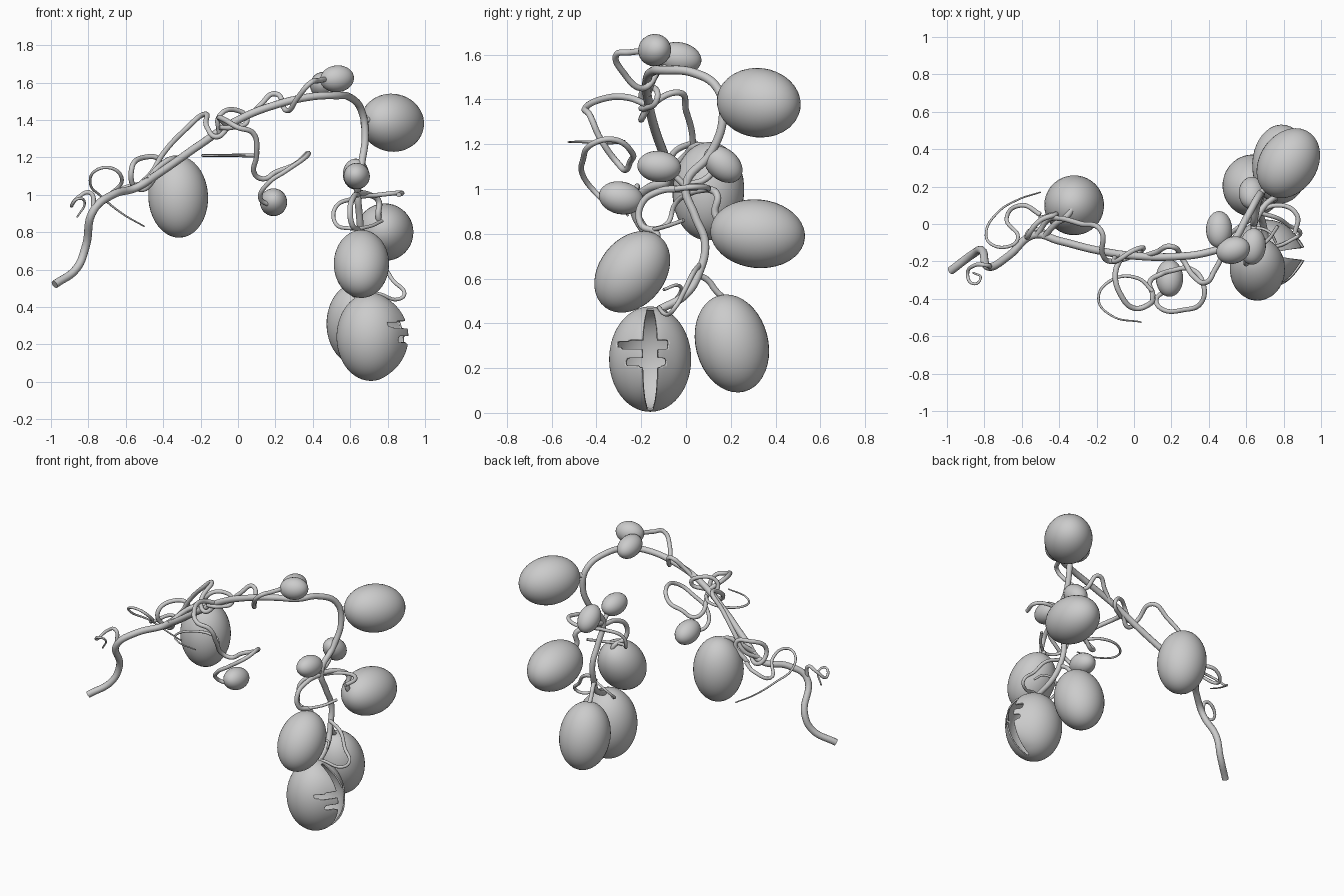
import bpy, bmesh, math
from mathutils import Vector


def tube(name, pts, r, r_end=None):
    """Round tube through the points, tapering to r_end."""
    cu = bpy.data.curves.new(name, 'CURVE')
    cu.dimensions = '3D'
    cu.bevel_depth = r
    cu.bevel_resolution = 4
    cu.resolution_u = 8
    cu.use_fill_caps = True
    sp = cu.splines.new('BEZIER')
    sp.bezier_points.add(len(pts) - 1)
    k = 1 if r_end is None else r_end / r
    for i, (bp, p) in enumerate(zip(sp.bezier_points, pts)):
        bp.co = p
        bp.handle_left_type = bp.handle_right_type = 'AUTO'
        bp.radius = 1 + (k - 1) * i / (len(pts) - 1)
    ob = bpy.data.objects.new(name, cu)
    bpy.context.collection.objects.link(ob)
    bpy.ops.object.select_all(action='DESELECT')
    ob.select_set(True)
    bpy.context.view_layer.objects.active = ob
    bpy.ops.object.convert(target='MESH')
    bpy.ops.object.shade_smooth_by_angle(angle=math.radians(65))


def fruit(name, loc, long, short, axis=(0, 0, 1), seg=40):
    """Ellipsoid with its long half-size along the axis."""
    bpy.ops.mesh.primitive_uv_sphere_add(segments=seg, ring_count=seg // 2, location=loc)
    ob = bpy.context.object
    ob.name = name
    ob.scale = (short, short, long)
    ob.rotation_euler = Vector(axis).to_track_quat('Z', 'Y').to_euler()
    bpy.ops.object.shade_smooth()
    return ob


# main vine
tube("main_vine", [(-.98, -.25, .52), (-.86, -.16, .61), (-.815, -.14, .72), (-.77, -.23, .92),
     (-.67, -.17, 1.0), (-.54, -.06, 1.04), (-.4, -.09, 1.13), (-.2, -.14, 1.27),
     (0, -.17, 1.4), (.2, -.175, 1.48), (.4, -.15, 1.525), (.52, -.1, 1.53), (.6, .03, 1.52),
     (.66, .14, 1.45), (.68, .165, 1.32), (.66, .11, 1.16), (.64, 0, 1.02), (.65, .04, .88),
     (.66, .085, .76), (.67, .06, .63), (.69, 0, .53), (.71, -.12, .46)], .022, .018)

# large fruits
fruit("fruit_top_right", (.825, .325, 1.385), .2, .155, (.55, .83, -.1))
fruit("fruit_middle_back", (.785, .32, .8), .212, .153, (.05, .97, -.1))
fruit("fruit_left", (-.32, .1, .99), .22, .16, (-.05, .05, 1))
fruit("fruit_middle_front", (.66, -.24, .63), .2, .148, (0, .6, .77))
fruit("fruit_low_back", (.635, .205, .31), .222, .162, (0, -.25, .97))

# small fruits
for i, (loc, l, s, ax) in enumerate([
        ((.53, -.14, 1.62), .092, .072, (1, .3, .1)),
        ((.455, -.03, 1.585), .1, .07, (0, 1, -.2)),
        ((.635, -.12, 1.1), .098, .07, (.1, 1, -.1)),
        ((.63, .165, 1.11), .098, .07, (0, .7, -.6)),
        ((.19, -.29, .96), .1, .073, (0, 1, -.2))]):
    fruit("small_fruit_%d" % (i + 1), loc, l, s, ax, 28)

# split fruit: cross-shaped opening on the +x side, lips flared, peel given thickness
split = fruit("split_fruit", (.71, -.16, .24), .235, .183, seg=176)
bpy.ops.object.transform_apply(location=False)
bm = bmesh.new()
bm.from_mesh(split.data)
gone = []
for f in bm.faces:
    c = f.calc_center_median()
    y, z = c.y, c.z
    slit = .024 * max(0, 1 - (z / .235) ** 2) + .01
    arm1 = -.15 < y < .08 and abs(z - .065) < .02 - .07 * abs(y)
    arm2 = -.11 < y < .07 and abs(z + .015) < .018 - .07 * abs(y)
    if c.x > 0 and ((abs(y) < slit and abs(z) < .226) or arm1 or arm2):
        gone.append(f)
bmesh.ops.delete(bm, geom=gone, context='FACES')
rim = [v for v in bm.verts if v.is_boundary]
for _ in range(4):
    bmesh.ops.smooth_vert(bm, verts=rim, factor=.5, use_axis_x=True, use_axis_y=True, use_axis_z=True)
for v in bm.verts:
    if v.co.x > 0:
        v.co.x += .028 * math.exp(-(v.co.y / .07) ** 2) * max(0, 1 - (v.co.z / .2) ** 2)
bm.to_mesh(split.data)
bm.free()
sol = split.modifiers.new("peel", 'SOLIDIFY')
sol.thickness = .01
sol.offset = -1

# fruit stalks
tube("stalk_top_right", [(.68, .17, 1.4), (.71, .19, 1.4), (.75, .24, 1.39)], .016)
tube("stalk_left", [(-.48, -.07, 1.08), (-.42, 0, 1.15), (-.36, .04, 1.19), (-.32, .1, 1.19)], .016)
tube("stalk_middle_back", [(.64, 0, 1.01), (.7, .1, 1.0), (.75, .14, .97), (.75, .13, .89), (.76, .17, .83)], .016)
tube("stalk_middle_front", [(.64, 0, 1.0), (.62, -.12, .99), (.6, -.2, .93), (.61, -.2, .84),
     (.65, -.13, .8), (.66, -.14, .75)], .015)
tube("stalk_low_back", [(.67, .05, .62), (.65, .1, .59), (.64, .13, .55), (.63, .17, .51)], .014)
tube("stalk_small_front", [(.64, 0, 1.01), (.64, -.05, 1.06), (.635, -.09, 1.1)], .014)
tube("stalk_small_back", [(.64, 0, 1.02), (.63, .08, 1.04), (.63, .14, 1.1)], .014)
tube("stalk_small_top", [(.5, -.12, 1.53), (.47, -.06, 1.56), (.46, -.03, 1.58)], .014)
tube("tendril_to_top", [(.06, -.17, 1.42), (.12, -.15, 1.48), (.2, -.12, 1.54), (.26, -.19, 1.45),
     (.32, -.28, 1.52), (.39, -.31, 1.6), (.43, -.25, 1.61), (.48, -.16, 1.62)], .014)

# long tendril carrying the hanging small fruit
tube("hanging_tendril", [(-.06, -.16, 1.37), (-.1, -.27, 1.41), (-.07, -.38, 1.4), (0, -.45, 1.36),
     (.08, -.43, 1.33), (.1, -.38, 1.22), (.09, -.3, 1.11), (.14, -.27, 1.085), (.2, -.25, 1.12),
     (.3, -.24, 1.16), (.37, -.32, 1.22), (.36, -.42, 1.2), (.26, -.46, 1.13), (.16, -.46, 1.06),
     (.12, -.4, .98), (.18, -.35, .94)], .015, .012)
tube("flat_tendril", [(.1, -.36, 1.21), (.02, -.29, 1.21), (-.12, -.3, 1.21), (-.19, -.4, 1.21),
     (-.12, -.49, 1.21), (.04, -.525, 1.21)], .011, .004)
tube("vine_curl", [(-.1, -.17, 1.33), (-.1, -.2, 1.42), (0, -.14, 1.45), (.05, -.13, 1.4),
     (-.03, -.18, 1.36), (-.1, -.2, 1.36)], .013)

# left-hand tendrils
tube("climbing_tendril", [(-.52, -.06, 1.06), (-.46, .02, 1.12), (-.4, .03, 1.22), (-.28, .0, 1.35),
     (-.18, -.03, 1.43), (-.165, -.17, 1.36), (-.12, -.2, 1.31), (-.05, -.17, 1.36)], .014)
tube("loop_tendril", [(-.42, -.09, 1.12), (-.53, -.03, 1.03), (-.57, -.07, 1.13), (-.5, .02, 1.2),
     (-.42, .05, 1.18), (-.5, .03, 1.05)], .014)
tube("left_curl", [(-.5, .05, 1.06), (-.6, .1, 1.04), (-.68, .04, 1.0), (-.62, -.07, 1.08),
     (-.67, -.12, 1.14), (-.76, -.11, 1.13), (-.79, -.04, 1.06), (-.73, .06, .99),
     (-.62, .13, .9), (-.5, .17, .83)], .013, .004)
tube("end_hook", [(-.77, -.23, .93), (-.79, -.22, 1.01), (-.85, -.22, .99), (-.89, -.27, .94),
     (-.85, -.32, .98), (-.82, -.29, .96), (-.86, -.26, .88)], .013, .005)

# right-hand tendrils
tube("middle_curl", [(.86, -.05, 1.0), (.87, .05, 1.01), (.76, .1, 1.0), (.62, .02, .98),
     (.52, -.05, .93), (.52, -.08, .85), (.6, -.15, .82), (.7, -.1, .83), (.77, -.01, .86)], .013, .009)
tube("low_curl", [(.67, .06, .66), (.77, .03, .62), (.83, -.01, .54), (.89, -.05, .47),
     (.85, -.08, .44), (.75, -.12, .47), (.62, -.1, .46), (.63, -.03, .53), (.72, -.04, .57),
     (.76, -.1, .55)], .012, .007)
